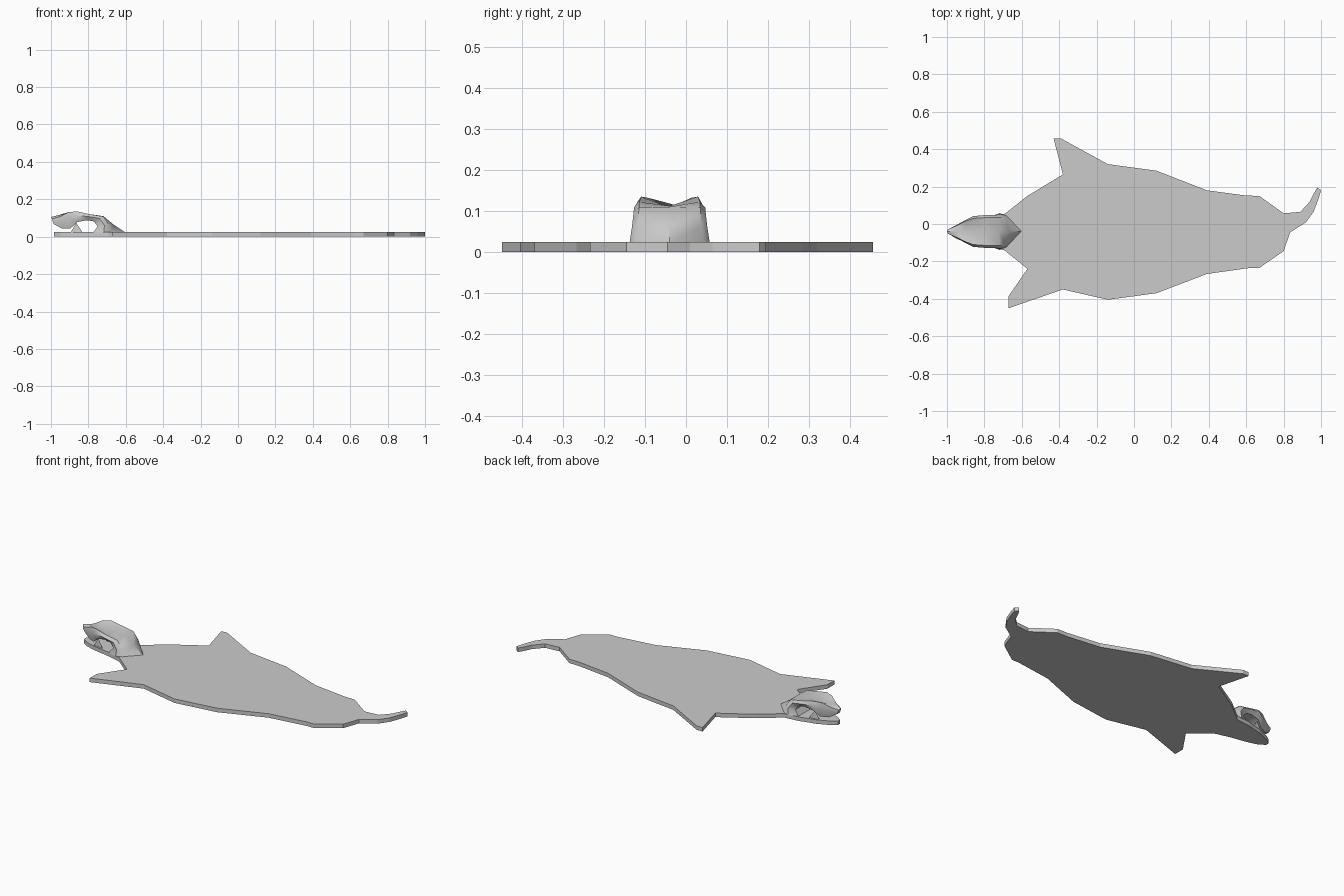
import bpy, bmesh

MID = -0.04  # y of the head's centre line


def make(name, verts, faces):
    mesh = bpy.data.meshes.new(name)
    mesh.from_pydata(verts, [], faces)
    bm = bmesh.new()
    bm.from_mesh(mesh)
    bmesh.ops.recalc_face_normals(bm, faces=bm.faces)
    bm.to_mesh(mesh)
    bm.free()
    obj = bpy.data.objects.new(name, mesh)
    bpy.context.collection.objects.link(obj)
    return obj


def smooth(obj, angle=0.6):
    bpy.ops.object.select_all(action='DESELECT')
    bpy.context.view_layer.objects.active = obj
    obj.select_set(True)
    bpy.ops.object.shade_smooth_by_angle(angle=angle)


def slab(name, outline, z0, z1):
    n = len(outline)
    verts = [(x, y, z) for z in (z0, z1) for x, y in outline]
    faces = [tuple(range(n)), tuple(range(n, 2 * n))]
    faces += [(i, (i + 1) % n, n + (i + 1) % n, n + i) for i in range(n)]
    return make(name, verts, faces)


# Flat hide: left flank, tail, right flank, then the lower jaw
left_flank = [(-0.69, 0.055), (-0.57, 0.15), (-0.38, 0.265), (-0.43, 0.457), (-0.39, 0.457),
              (-0.14, 0.32), (0.12, 0.285), (0.39, 0.18), (0.60, 0.152), (0.67, 0.15), (0.80, 0.057)]
tail = [(0.89, 0.065), (0.94, 0.12), (0.965, 0.17), (0.98, 0.195), (1.0, 0.18),
        (0.985, 0.13), (0.96, 0.065), (0.92, 0.01), (0.835, -0.045)]
right_flank = [(0.80, -0.145), (0.67, -0.235), (0.62, -0.235), (0.39, -0.267), (0.12, -0.37),
               (-0.14, -0.405), (-0.38, -0.35), (-0.67, -0.45), (-0.67, -0.385), (-0.57, -0.24),
               (-0.69, -0.142)]
jaw = [(-0.78, -0.118), (-0.88, -0.10), (-0.95, -0.08), (-0.985, -0.055),
       (-0.985, -0.035), (-0.95, -0.01), (-0.88, 0.02), (-0.78, 0.045)]
slab("hide", left_flank + tail + right_flank + jaw, 0.0, 0.024)

# Neck and skull lofted from hide to nose:
# (top centre x, z), (top edge x, z), (bottom x, z), half width
sections = [
    ((-0.60, 0.022), (-0.68, 0.022), (-0.775, 0.022), 0.098),
    ((-0.665, 0.065), (-0.69, 0.065), (-0.75, 0.055), 0.092),
    ((-0.72, 0.11), (-0.72, 0.108), (-0.77, 0.082), 0.088),
    ((-0.80, 0.112), (-0.80, 0.122), (-0.81, 0.088), 0.087),
    ((-0.86, 0.108), (-0.86, 0.135), (-0.86, 0.078), 0.082),
    ((-0.91, 0.108), (-0.905, 0.132), (-0.895, 0.045), 0.062),
    ((-0.95, 0.118), (-0.95, 0.108), (-0.94, 0.043), 0.036),
    ((-1.0, 0.105), (-0.995, 0.095), (-0.985, 0.068), 0.014),
]
verts, faces = [], []
for (cx, cz), (ex, ez), (bx, bz), w in sections:
    verts += [(cx, MID, cz), (ex, MID + 0.85 * w, ez), (bx * 0.4 + ex * 0.6, MID + w, bz * 0.4 + ez * 0.6),
              (bx, MID + 0.8 * w, bz), (bx, MID - 0.8 * w, bz),
              (bx * 0.4 + ex * 0.6, MID - w, bz * 0.4 + ez * 0.6), (ex, MID - 0.85 * w, ez)]
N = 7
for s in range(len(sections) - 1):
    for i in range(N):
        j = (i + 1) % N
        faces.append((s * N + i, s * N + j, (s + 1) * N + j, (s + 1) * N + i))
faces += [tuple(range(N)), tuple(range((len(sections) - 1) * N, len(sections) * N))]
smooth(make("head_and_neck", verts, faces), 0.8)

# Lower fangs standing on the jaw
for side, label in ((1, "left"), (-1, "right")):
    y = MID + side * 0.05
    make("fang_" + label,
         [(-0.895, y, 0.022), (-0.83, y + side * 0.008, 0.022), (-0.86, y - side * 0.02, 0.022),
          (-0.865, y, 0.075)],
         [(0, 1, 2), (0, 1, 3), (1, 2, 3), (2, 0, 3)])
